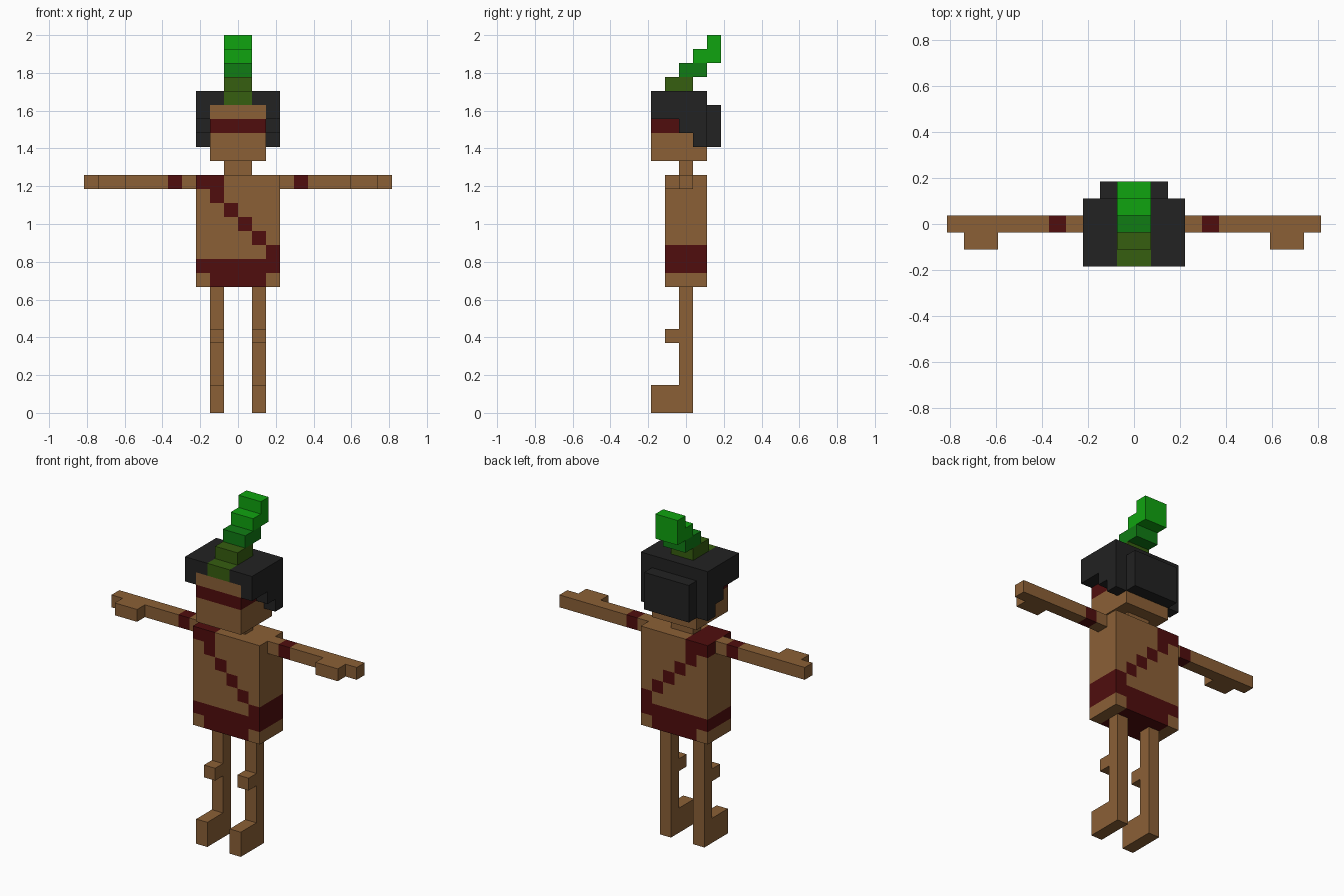
import bpy
import bmesh
import math
from mathutils import Vector

cube = bpy.data.objects.get("Cube")
if cube:
    bpy.data.objects.remove(cube, do_unlink=True)

V = 2 / 27  # size of one block


def make_mat(name, rgb):
    m = bpy.data.materials.new(name)
    m.use_nodes = True
    m.diffuse_color = (*rgb, 1)
    m.node_tree.nodes["Principled BSDF"].inputs["Base Color"].default_value = (*rgb, 1)
    return m


SKIN = make_mat("skin brown", (0.258, 0.117, 0.037))
RED = make_mat("dark red", (0.080, 0.004, 0.004))
BLACK = make_mat("hair black", (0.016, 0.016, 0.016))
OLIVE = make_mat("olive green", (0.037, 0.112, 0.005))
DARK_GREEN = make_mat("dark green", (0.005, 0.202, 0.007))
GREEN = make_mat("bright green", (0.005, 0.371, 0.005))


def part(name, profile, lo, hi, mats, axis="x", cuts=(), rule=None, mirror=False):
    """Extrude a profile (in block units) along x (profile is y, z) or z (profile is x, y).
    cuts lists (axis index, position); rule maps a block centre to a material index."""
    bm = bmesh.new()
    place = (lambda a, b, h: (h, a, b)) if axis == "x" else (lambda a, b, h: (a, b, h))
    base = bm.faces.new([bm.verts.new(place(a, b, lo)) for a, b in profile])
    ext = bmesh.ops.extrude_face_region(bm, geom=[base], use_keep_orig=True)
    new = [g for g in ext["geom"] if isinstance(g, bmesh.types.BMVert)]
    bmesh.ops.translate(bm, verts=new, vec=place(0, 0, hi - lo))
    bmesh.ops.recalc_face_normals(bm, faces=bm.faces)
    for i, pos in cuts:
        n = Vector((0, 0, 0))
        n[i] = 1
        bmesh.ops.bisect_plane(bm, geom=bm.verts[:] + bm.edges[:] + bm.faces[:],
                               dist=1e-5, plane_co=n * pos, plane_no=n)
    bm.normal_update()
    if rule:
        for f in bm.faces:
            f.material_index = rule(f.calc_center_median() - f.normal * 0.3)
    bmesh.ops.scale(bm, vec=(V, V, V), verts=bm.verts)
    mesh = bpy.data.meshes.new(name)
    bm.to_mesh(mesh)
    bm.free()
    for m in mats:
        mesh.materials.append(m)
    ob = bpy.data.objects.new(name, mesh)
    bpy.context.collection.objects.link(ob)
    if mirror:
        ob.modifiers.new("Mirror", "MIRROR").use_mirror_merge = False
    return ob


def rect(a0, a1, b0, b1):
    return [(a0, b0), (a1, b0), (a1, b1), (a0, b1)]


# Legs with knee and foot, one side view profile
part("legs", [(-2.5, 0), (.5, 0), (.5, 9), (-.5, 9), (-.5, 6), (-1.5, 6), (-1.5, 5),
              (-.5, 5), (-.5, 2), (-2.5, 2)], 1, 2, [SKIN], mirror=True)

# Arms with hand bump and red arm band
part("arms", [(3, -.5), (8, -.5), (8, -1.5), (10, -1.5), (10, -.5), (11, -.5), (11, .5), (3, .5)],
     16, 17, [SKIN, RED], axis="z", cuts=[(0, 4), (0, 5)],
     rule=lambda c: int(4 < c.x < 5), mirror=True)


# Torso with loincloth and diagonal sash
def torso_paint(c):
    x, z = math.floor(c.x), math.floor(c.z)
    cloth = z == 10 or (z == 9 and -2 <= x < 2)
    sash = (z >= 11 and x + z == 13) or (z == 16 and x == -2)
    return int(cloth or sash)


part("torso", rect(-1.5, 1.5, 9, 17), -3, 3, [SKIN, RED],
     cuts=[(0, i) for i in range(-2, 3)] + [(2, i) for i in range(10, 17)], rule=torso_paint)

# Neck and head with headband
part("neck", rect(-.5, .5, 17, 18), -1, 1, [SKIN])
part("head", rect(-2.5, 1.5, 18, 22), -2, 2, [SKIN, RED], cuts=[(2, 20), (2, 21)],
     rule=lambda c: int(20 < c.z < 21))

# Hair: stepped sides, cap, fringe either side of the feather, and back
part("hair_sides", [(.5, 19), (1.5, 19), (1.5, 22), (-2.5, 22), (-2.5, 21), (-.5, 21),
                    (-.5, 20), (.5, 20)], 2, 3, [BLACK], mirror=True)
part("hair_cap", rect(-1.5, 1.5, 22, 23), -3, 3, [BLACK])
part("hair_fringe", rect(-2.5, -1.5, 22, 23), 1, 3, [BLACK], mirror=True)
part("hair_back", rect(1.5, 2.5, 19, 22), -2, 2, [BLACK])

# Feather: staircase leaning back, brighter towards the tip
part("feather", [(-2.5, 22), (.5, 22), (.5, 24), (1.5, 24), (1.5, 25), (2.5, 25), (2.5, 27),
                 (1.5, 27), (1.5, 26), (.5, 26), (.5, 25), (-.5, 25), (-.5, 24), (-1.5, 24),
                 (-1.5, 23), (-2.5, 23)], -1, 1, [OLIVE, DARK_GREEN, GREEN],
     cuts=[(2, 24), (2, 25)], rule=lambda c: 0 if c.z < 24 else 1 if c.z < 25 else 2)
